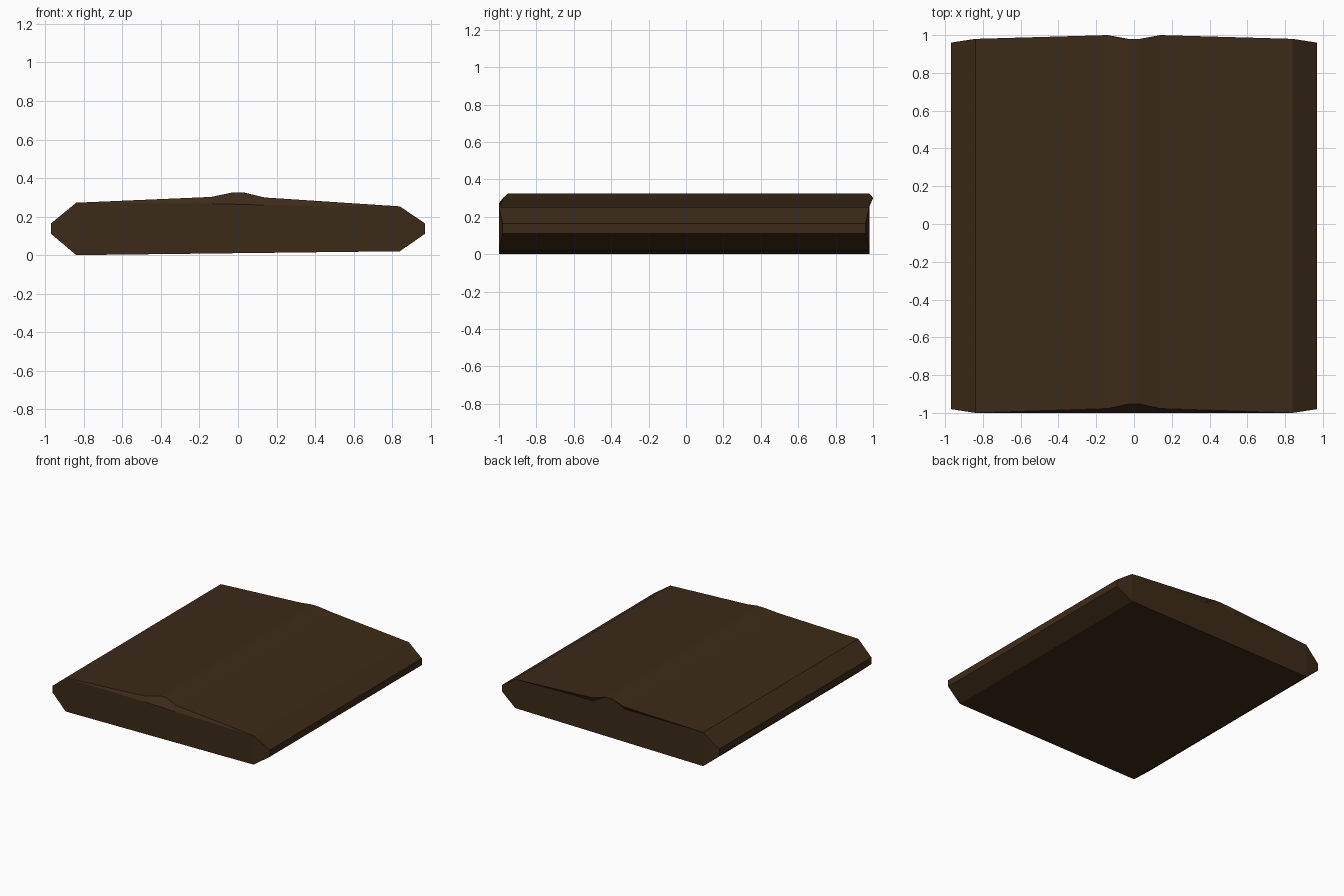
import bpy, bmesh

if "Cube" in bpy.data.objects:
    bpy.data.objects.remove(bpy.data.objects["Cube"])

# Cross-section of the slab: x, z, y at the front end, y at the back end
SECTION = [
    (-0.84, 0.000, -1.00, 0.98), (0.84, 0.020, -1.00, 0.98),
    (0.97, 0.110, -0.98, 0.96), (0.97, 0.165, -0.98, 0.96),
    (0.84, 0.253, -1.00, 0.98), (0.14, 0.299, -0.977, 1.00),
    (0.03, 0.325, -0.953, 0.98), (-0.03, 0.325, -0.953, 0.98),
    (-0.14, 0.302, -0.977, 1.00), (-0.84, 0.272, -1.00, 0.98),
    (-0.97, 0.165, -0.98, 0.96), (-0.97, 0.110, -0.98, 0.96),
]

bm = bmesh.new()
front = [bm.verts.new((x, yf, z)) for x, z, yf, yb in SECTION]
back = [bm.verts.new((x, yb, z)) for x, z, yf, yb in SECTION]

# Long faces running from front to back
n = len(SECTION)
for i in range(n):
    j = (i + 1) % n
    bm.faces.new((front[i], front[j], back[j], back[i]))


def end_cap(ring, y):
    """Upright end wall, angled corners and the sloping strip under the ridge."""
    right = bm.verts.new((0.14, y, 0.260))
    left = bm.verts.new((-0.14, y, 0.267))
    bm.faces.new((ring[0], ring[1], ring[4], right, left, ring[9]))
    bm.faces.new(ring[1:5])
    bm.faces.new((ring[9], ring[10], ring[11], ring[0]))
    bm.faces.new((ring[4], ring[5], right))
    bm.faces.new((ring[5], ring[6], right))
    bm.faces.new((right, ring[6], ring[7], left))
    bm.faces.new((ring[7], ring[8], left))
    bm.faces.new((ring[8], ring[9], left))


end_cap(front, -1.00)
end_cap(back, 0.98)
bmesh.ops.recalc_face_normals(bm, faces=bm.faces)

mesh = bpy.data.meshes.new("ridged_slab")
bm.to_mesh(mesh)
bm.free()
slab = bpy.data.objects.new("ridged_slab", mesh)
bpy.context.collection.objects.link(slab)

# Dark brown colour
brown = bpy.data.materials.new("dark_brown")
brown.diffuse_color = (0.045, 0.024, 0.009, 1)
brown.use_nodes = True
brown.node_tree.nodes["Principled BSDF"].inputs["Base Color"].default_value = brown.diffuse_color
mesh.materials.append(brown)
